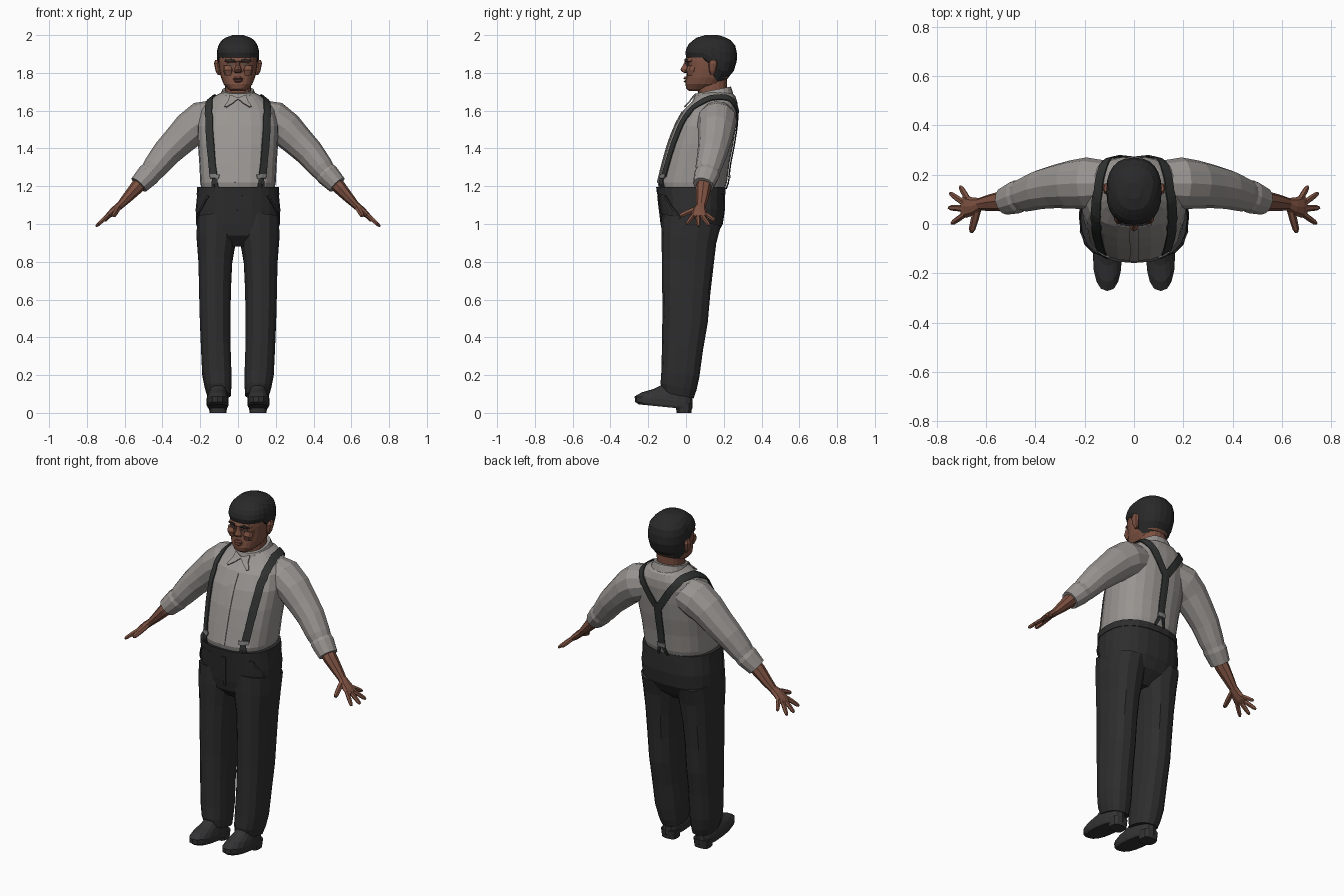
import bpy, bmesh, math
from mathutils import Vector
from mathutils.bvhtree import BVHTree

if "Cube" in bpy.data.objects:
    bpy.data.objects.remove(bpy.data.objects["Cube"])


def material(name, r, g, b):
    mat = bpy.data.materials.new(name)
    mat.use_nodes = True
    mat.diffuse_color = (r, g, b, 1)
    shader = next(n for n in mat.node_tree.nodes if n.type == "BSDF_PRINCIPLED")
    shader.inputs["Base Color"].default_value = (r, g, b, 1)
    return mat


skin = material("brown skin", .21, .085, .055)
lip_skin = material("dark lip", .13, .045, .035)
cotton = material("grey shirt", .32, .3, .285)
wool = material("charcoal trousers", .027, .027, .028)
black_hair = material("black hair", .022, .022, .022)
webbing = material("dark strap", .03, .032, .032)
leather = material("shoe leather", .033, .033, .035)
metal = material("clip metal", .2, .2, .2)
eye_tone = material("eye", .12, .08, .065)


def build(name, rings, mat, mirror=False, closed=True, thick=0):
    """Skin a list of point rings (or open rows) into one mesh object."""
    bm = bmesh.new()
    rows = [[bm.verts.new(p) for p in ring] for ring in rings]
    n = len(rows[0])
    for a, b in zip(rows, rows[1:]):
        for i in range(n if closed else n - 1):
            j = (i + 1) % n
            bm.faces.new((a[i], a[j], b[j], b[i]))
    if closed:
        bm.faces.new(rows[0])
        bm.faces.new(rows[-1])
    bmesh.ops.recalc_face_normals(bm, faces=bm.faces)
    mesh = bpy.data.meshes.new(name)
    bm.to_mesh(mesh)
    bm.free()
    mesh.materials.append(mat)
    obj = bpy.data.objects.new(name, mesh)
    bpy.context.collection.objects.link(obj)
    if thick:
        mod = obj.modifiers.new("thickness", "SOLIDIFY")
        mod.thickness, mod.offset = thick, 0
    if mirror:
        obj.modifiers.new("other side", "MIRROR").use_mirror_merge = False
    return obj


def power(v, e):
    return math.copysign(abs(v) ** e, v)


def slab_point(a, z, half, front, back, cx=0, p=2.4, tilt=0):
    y = (front + back) / 2 - (back - front) / 2 * power(math.cos(a), 2 / p)
    return Vector((cx + half * power(math.sin(a), 2 / p), y, z + tilt * y))


def stack(name, rows, mat, n=20, mirror=False, **kw):
    """Loft horizontal sections: height, half width, front, back, centre x."""
    rings = [[slab_point(math.tau * i / n, *row, **kw) for i in range(n)] for row in rows]
    return build(name, rings, mat, mirror)


def tube(name, rows, mat, n=10):
    """Loft along a path: x, y, z, radius in depth, radius across."""
    pts = [Vector(r[:3]) for r in rows]
    rings = []
    for k, row in enumerate(rows):
        t = (pts[min(k + 1, len(pts) - 1)] - pts[max(k - 1, 0)]).normalized()
        u = Vector((0, 1, 0))
        u = (u - t * u.dot(t)).normalized()
        v = t.cross(u)
        angles = [math.tau * i / n for i in range(n)]
        rings.append([pts[k] + u * row[3] * math.cos(a) + v * row[4] * math.sin(a) for a in angles])
    return build(name, rings, mat, True)


def strip(name, points, widths, target, mat, mirror=True, lift=.004, steps=6):
    """Lay a thin band over the surface of another object."""
    tree = BVHTree.FromPolygons([v.co for v in target.data.vertices],
                                [p.vertices[:] for p in target.data.polygons])
    pts = [Vector(p) for p in points]
    line = [a.lerp(b, i / steps) for a, b in zip(pts, pts[1:]) for i in range(steps)] + [pts[-1]]
    hits = [tree.find_nearest(p)[:2] for p in line]
    rows = []
    for k, (co, normal) in enumerate(hits):
        t = hits[min(k + 1, len(hits) - 1)][0] - hits[max(k - 1, 0)][0]
        side = t.cross(normal).normalized()
        f = k / (len(hits) - 1)
        w = (widths[0] * (1 - f) + widths[1] * f) / 2
        row = []
        for s in (-1, 0, 1):
            q, m = tree.find_nearest(co + side * w * s)[:2]
            row.append(q + m * lift)
        rows.append(row)
    return build(name, rows, mat, mirror, closed=False, thick=.006)


# Shirt body, sleeves and collar
torso = stack("shirt_body", [
    (1.17, .19, -.14, .2), (1.22, .2, -.15, .217), (1.32, .205, -.125, .23),
    (1.42, .212, -.097, .25), (1.52, .215, -.06, .265), (1.6, .2, -.015, .274),
    (1.645, .165, .03, .272), (1.68, .12, .055, .26), (1.7, .08, .07, .235)], cotton, 24)
tube("sleeves", [
    (.1, .165, 1.57, .09, .09), (.19, .165, 1.545, .105, .105), (.255, .16, 1.5, .098, .095),
    (.32, .152, 1.435, .088, .084), (.38, .14, 1.375, .08, .076), (.44, .12, 1.3, .07, .066),
    (.46, .115, 1.275, .064, .06), (.475, .11, 1.26, .068, .062), (.525, .092, 1.207, .056, .052)], cotton, 12)
stack("collar", [(1.61, .115, .035, .255), (1.64, .1, .035, .25),
                 (1.68, .084, .047, .238)], cotton, 18, tilt=.2)
strip("collar_wings", [(.02, .03, 1.68), (.035, .02, 1.65), (.065, 0, 1.615)], (.055, .012),
      torso, cotton, lift=.012)
strip("button_placket", [(0, -.03, 1.6), (0, -.15, 1.22)], (.035, .035), torso, cotton, False, .002)

# Trousers
hips = stack("trouser_seat", [
    (.88, .1, -.06, .09), (.94, .2, -.118, .162), (1, .222, -.13, .195), (1.08, .224, -.14, .207),
    (1.15, .217, -.148, .206), (1.195, .212, -.153, .205)], wool, 24)
stack("waistband", [(1.155, .219, -.153, .21), (1.195, .216, -.158, .209)], wool, 24)
stack("trouser_legs", [
    (.085, .064, -.125, .04, .1), (.13, .072, -.135, .055, .106), (.2, .079, -.13, .07, .112),
    (.35, .08, -.127, .09, .118), (.5, .083, -.125, .115, .121), (.65, .086, -.126, .128, .122),
    (.8, .091, -.128, .145, .12), (.93, .107, -.13, .16, .114), (1.03, .108, -.128, .185, .112)],
    wool, 14, True, tilt=-.2)
strip("pocket_edges", [(.15, -.1, 1.15), (.21, -.03, 1.03)], (.012, .012), hips, wool)
strip("fly", [(.01, -.15, 1.15), (.004, -.13, .97)], (.03, .012), hips, wool, False, .002)

# Shoes
stack("shoe_uppers", [
    (.02, .054, -.25, .03, .108), (.032, .059, -.27, .035, .108), (.06, .059, -.272, .035, .108),
    (.085, .053, -.235, .033, .108), (.11, .045, -.17, .03, .106), (.14, .04, -.12, .025, .104)],
    leather, 16, True, tilt=-.1)
stack("shoe_heels", [(0, .045, -.05, .028, .106), (.05, .05, -.055, .034, .106)], leather, 12, True, p=3)

# Forearms and hands
tube("forearms", [
    (.47, .11, 1.265, .04, .04), (.54, .092, 1.19, .041, .036), (.59, .086, 1.135, .033, .027),
    (.625, .08, 1.098, .026, .02), (.65, .072, 1.077, .036, .02), (.68, .07, 1.05, .045, .017),
    (.697, .072, 1.037, .04, .011)], skin, 8)
finger_rows = {"index": ((.685, .04, 1.047), (.74, .002, .998)),
               "middle": ((.69, .063, 1.044), (.752, .066, .987)),
               "ring": ((.69, .085, 1.044), (.747, .125, .992)),
               "little": ((.675, .102, 1.053), (.705, .153, 1.018)),
               "thumb": ((.635, .06, 1.083), (.66, -.034, 1.042))}
for label, (root, tip) in finger_rows.items():
    a, b = Vector(root), Vector(tip)
    size = .016 if label == "thumb" else .0125
    tube(label + "_fingers", [(*a.lerp(b, f), size * s, size * s) for f, s in
                              ((0, 1), (.45, 1), (.85, .85), (1, .45))], skin, 6)

# Neck and head
stack("neck", [(1.62, .075, .075, .22), (1.7, .07, .062, .215), (1.8, .07, .07, .22)], skin, 16)
head_rows = [
    (1.703, .035, .018, .1), (1.715, .052, .002, .14), (1.74, .076, -.003, .19), (1.775, .09, .002, .225),
    (1.82, .099, .006, .25), (1.86, .103, .002, .26), (1.92, .103, .006, .26),
    (1.955, .089, .028, .245), (1.98, .06, .065, .21), (1.991, .02, .11, .16)]
head = stack("head", head_rows, skin, 24)
stack("nose", [(1.8, .016, -.008, .03), (1.806, .024, -.022, .03), (1.818, .02, -.03, .03),
               (1.838, .012, -.018, .03), (1.866, .011, -.003, .03)], skin, 10, p=1.8)
stack("brow_ridge", [(1.852, .06, .006, .06), (1.864, .075, -.008, .06), (1.882, .07, .002, .06)], skin, 12)
stack("cheeks", [(1.785, .02, .008, .05, .05), (1.815, .03, -.003, .06, .052),
                 (1.838, .026, .008, .06, .055)], skin, 10, True)
stack("ears", [(1.79, .008, .13, .15, .1), (1.81, .013, .122, .158, .106), (1.85, .019, .118, .168, .108),
               (1.868, .012, .13, .16, .11)], skin, 8, True)
stack("upper_lip", [(1.764, .033, -.003, .03), (1.77, .026, -.014, .03),
                    (1.78, .015, -.007, .03)], lip_skin, 10, p=2)
stack("lower_lip", [(1.748, .016, -.005, .03), (1.755, .024, -.013, .03),
                    (1.763, .03, -.004, .03)], lip_skin, 10, p=2)
strip("eyes", [(.022, 0, 1.846), (.056, .01, 1.846)], (.012, .01), head, eye_tone)
strip("eyebrows", [(.018, -.01, 1.866), (.04, -.01, 1.872), (.068, .01, 1.866)], (.012, .007),
      head, black_hair, lift=.01)


# Hair cap with a hairline that drops behind the ears
def hair_point(a, t):
    drop = min(max((-math.cos(a) + .12) / .45, 0), 1)
    low = 1.882 - .125 * drop
    z = low + (1.991 - low) * math.sin(t * math.pi / 2)
    for lower, upper in zip(head_rows, head_rows[1:]):
        if z <= upper[0] + .0001:
            f = (z - lower[0]) / (upper[0] - lower[0])
            row = [p + (q - p) * f for p, q in zip(lower, upper)]
            break
    puff = .009 if t else .002
    return slab_point(a, z + puff * t, row[1] + puff, row[2] - puff, row[3] + puff)


build("hair", [[hair_point(math.tau * i / 24, t / 7) for i in range(24)] for t in range(8)], black_hair)

# Suspenders: front straps over the shoulders, joining in a Y at the back
strip("front_straps", [(.12, -.1, 1.25), (.135, -.05, 1.42), (.142, .03, 1.58), (.14, .13, 1.66),
                       (.13, .22, 1.67), (.09, .27, 1.61), (.012, .27, 1.49)], (.042, .04), torso, webbing,
      lift=.007)
strip("back_strap", [(0, .27, 1.51), (0, .24, 1.36), (0, .22, 1.25)], (.045, .04), torso, webbing, False, .007)
strip("strap_clips", [(.121, -.12, 1.262), (.121, -.12, 1.24)], (.05, .05), torso, metal, lift=.011, steps=1)
strip("back_clip", [(0, .22, 1.262), (0, .22, 1.24)], (.05, .05), torso, metal, False, .011, 1)
for label, x, y in (("inner", .108, -.13), ("outer", .136, -.12), ("back", .03, .22)):
    strip(label + "_strap_tabs", [((.121 if y < 0 else .008), y, 1.25), (x, y, 1.185)], (.02, .014),
          torso, webbing, lift=.009, steps=2)
